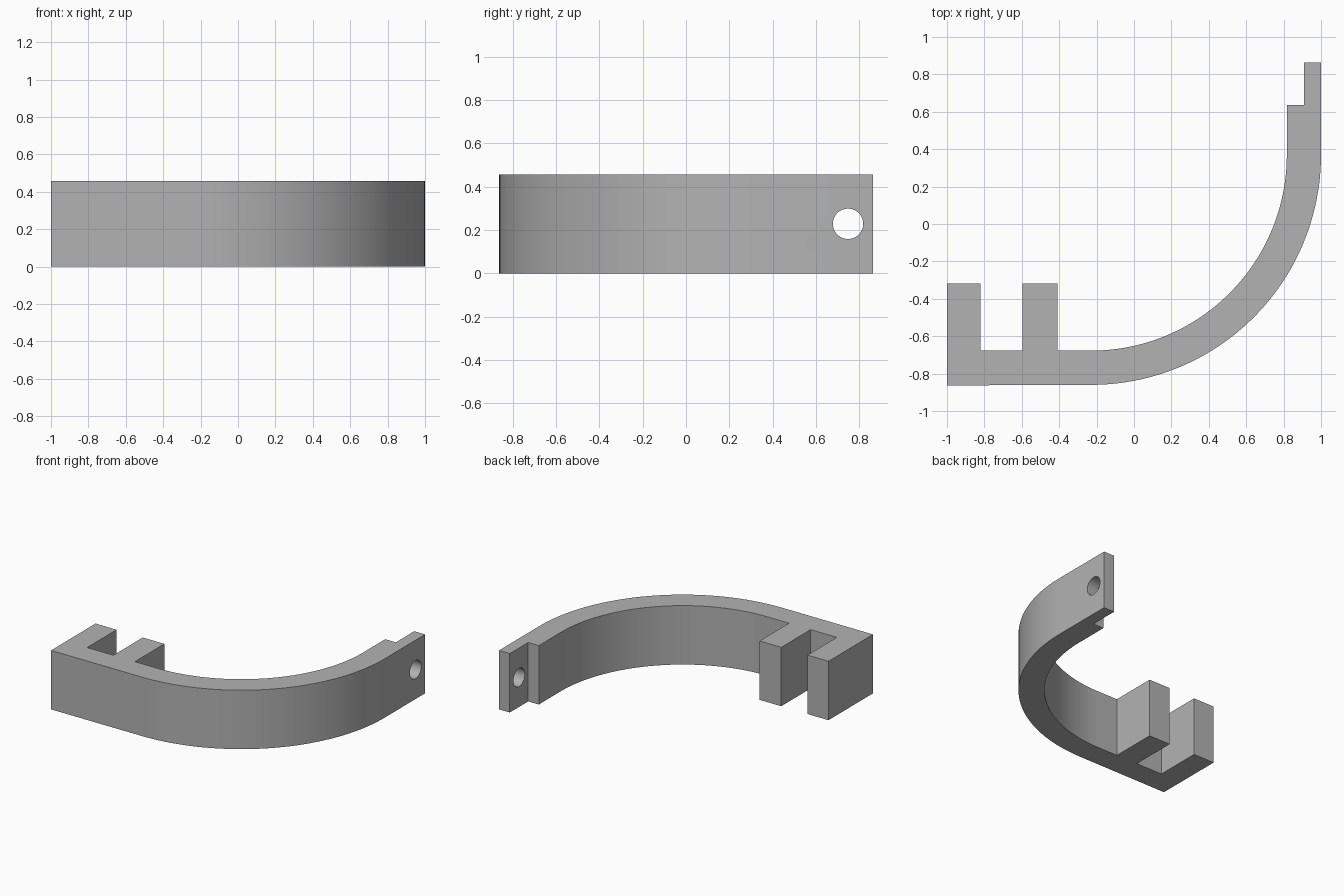
import bpy, bmesh, math

cube = bpy.data.objects.get("Cube")
if cube:
    bpy.data.objects.remove(cube, do_unlink=True)

HEIGHT = 0.457
CX, CY = -0.23, 0.37          # centre of the bend
R_OUT, R_IN = 1.23, 1.047     # outer and inner bend radii
FRONT, END = -0.863, 0.863
SEGMENTS = 48

grey = bpy.data.materials.new("plain grey")
grey.use_nodes = True
colour = (0.45, 0.45, 0.45, 1)
grey.diffuse_color = colour
grey.node_tree.nodes["Principled BSDF"].inputs["Base Color"].default_value = colour


def arc(radius):
    """Quarter bend from the straight front bar to the straight side arm."""
    angles = [math.pi / 2 * (i / SEGMENTS - 1) for i in range(SEGMENTS + 1)]
    return [(CX + radius * math.cos(a), CY + radius * math.sin(a)) for a in angles]


# Outline: outer bend, thin end tab, inner bend, then the two clevis lugs
web, lug = CY - R_IN, -0.317
outline = [(-1, FRONT)] + arc(R_OUT)
outline += [(1, END), (0.908, END), (0.908, 0.637), (CX + R_IN, 0.637)]
outline += arc(R_IN)[::-1]
outline += [(-0.41, web), (-0.41, lug), (-0.595, lug), (-0.595, web),
            (-0.82, web), (-0.82, lug), (-1, lug)]

bm = bmesh.new()
base = bm.faces.new([bm.verts.new((x, y, 0)) for x, y in outline])
top = bmesh.ops.extrude_face_region(bm, geom=[base])
bmesh.ops.translate(bm, vec=(0, 0, HEIGHT),
                    verts=[v for v in top["geom"] if isinstance(v, bmesh.types.BMVert)])
bmesh.ops.recalc_face_normals(bm, faces=bm.faces)
mesh = bpy.data.meshes.new("curved_bracket")
bm.to_mesh(mesh)
bm.free()
bracket = bpy.data.objects.new("curved_bracket", mesh)
bpy.context.collection.objects.link(bracket)
mesh.materials.append(grey)

# Round hole through the end tab
bpy.ops.mesh.primitive_cylinder_add(vertices=48, radius=0.07, depth=0.4,
                                    location=(0.95, 0.748, HEIGHT / 2),
                                    rotation=(0, math.pi / 2, 0))
cutter = bpy.context.object
cutter.name = "hole_cutter"
cutter.hide_render = True
cutter.data.materials.append(grey)

cut = bracket.modifiers.new("tab_hole", "BOOLEAN")
cut.operation = "DIFFERENCE"
cut.solver = "EXACT"
cut.object = cutter

bpy.ops.object.select_all(action="DESELECT")
bracket.select_set(True)
bpy.context.view_layer.objects.active = bracket
bpy.ops.object.modifier_apply(modifier=cut.name)
bpy.data.objects.remove(cutter, do_unlink=True)
bpy.ops.object.shade_smooth_by_angle(angle=math.radians(30))
